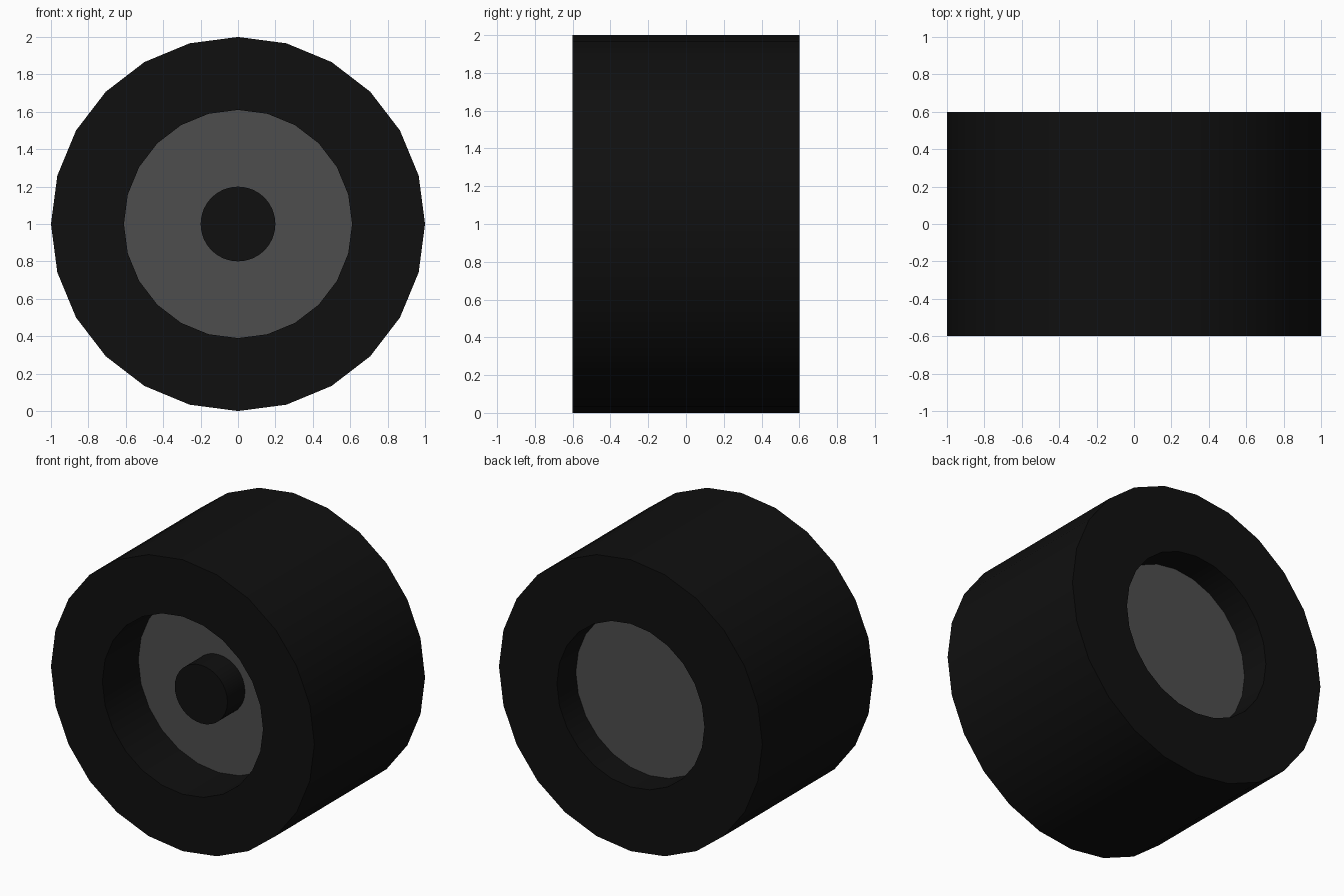
import bpy, bmesh, math

if "Cube" in bpy.data.objects:
    bpy.data.objects.remove(bpy.data.objects["Cube"])

def material(name, v):
    m = bpy.data.materials.new(name)
    m.diffuse_color = (v, v, v, 1)
    m.use_nodes = True
    m.node_tree.nodes["Principled BSDF"].inputs["Base Color"].default_value = m.diffuse_color
    return m

black = material("black_rubber", 0.005)
grey = material("dark_grey_metal", 0.075)

def lathe(name, profile, mat, sides=24, closed=False):
    """Turn a (radius, y) profile about the wheel axis at z = 1."""
    bm = bmesh.new()
    rings = []
    for r, y in profile:
        rings.append([bm.verts.new((r * math.cos(a), y, 1 + r * math.sin(a)))
                      for a in (2 * math.pi * i / sides for i in range(sides))])
    pairs = list(zip(rings, rings[1:]))
    if closed:
        pairs.append((rings[-1], rings[0]))
    else:
        bm.faces.new(rings[0])
        bm.faces.new(rings[-1])
    for a, b in pairs:
        for i in range(sides):
            j = (i + 1) % sides
            bm.faces.new((a[i], a[j], b[j], b[i]))
    bmesh.ops.recalc_face_normals(bm, faces=bm.faces)
    mesh = bpy.data.meshes.new(name)
    bm.to_mesh(mesh)
    bm.free()
    mesh.materials.append(mat)
    ob = bpy.data.objects.new(name, mesh)
    bpy.context.collection.objects.link(ob)
    bpy.ops.object.select_all(action='DESELECT')
    bpy.context.view_layer.objects.active = ob
    ob.select_set(True)
    bpy.ops.object.shade_smooth_by_angle(angle=math.radians(30))
    return ob

# Tyre: wide opening in front, slightly narrower one behind
lathe("tyre", [(0.61, -0.6), (1, -0.6), (1, 0.6), (0.56, 0.6),
               (0.56, 0.395), (0.61, 0.395)], black, closed=True)

# Recessed wheel disc filling the middle
lathe("wheel_disc", [(0.61, -0.21), (0.61, 0.395)], grey)

# Hub cap sticking out of the front of the disc
lathe("hub_cap", [(0.2, -0.4), (0.2, -0.2)], black, sides=32)
